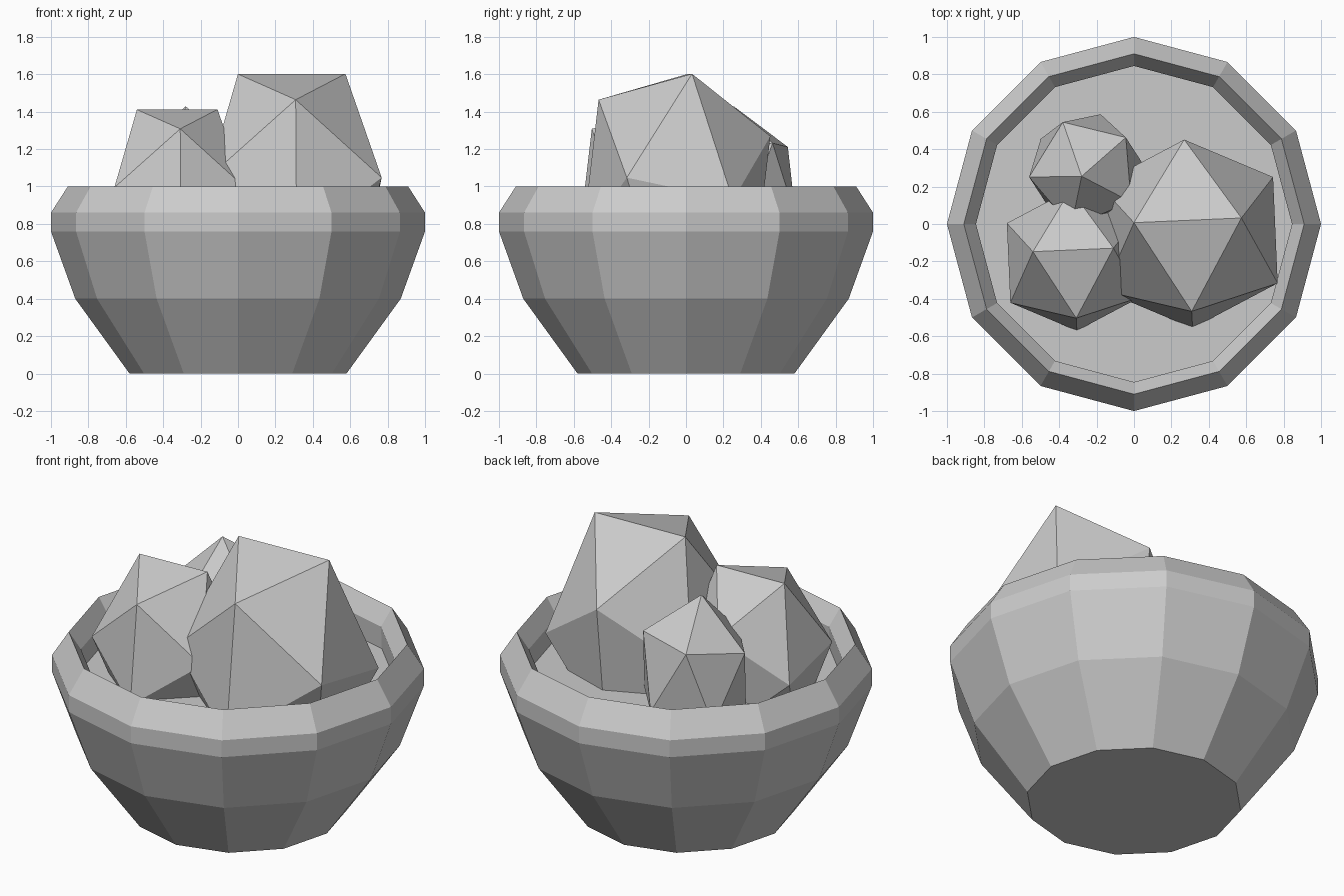
import bpy, bmesh, math
from mathutils import Vector, Matrix

if "Cube" in bpy.data.objects:
    bpy.data.objects.remove(bpy.data.objects["Cube"])


def make_object(name, bm):
    bmesh.ops.recalc_face_normals(bm, faces=bm.faces)
    mesh = bpy.data.meshes.new(name)
    bm.to_mesh(mesh)
    bm.free()
    obj = bpy.data.objects.new(name, mesh)
    bpy.context.collection.objects.link(obj)
    return obj


def lathe(name, profile, sides=12):
    bm = bmesh.new()
    rings = []
    for r, z in profile:
        rings.append([bm.verts.new((r * math.cos(math.tau * i / sides),
                                    r * math.sin(math.tau * i / sides), z))
                      for i in range(sides)])
    for low, high in zip(rings, rings[1:]):
        for i in range(sides):
            j = (i + 1) % sides
            bm.faces.new((low[i], low[j], high[j], high[i]))
    bm.faces.new(rings[0])
    bm.faces.new(rings[-1])
    return make_object(name, bm)


def frame(a, b):
    x = a.normalized()
    y = (b - x * b.dot(x)).normalized()
    return Matrix((x, y, x.cross(y))).transposed()


def fruit(name, centre, radius, corner, next_corner, stretch=1.34):
    """Tall icosahedron turned so one edge points along the given corners."""
    bm = bmesh.new()
    bmesh.ops.create_icosphere(bm, subdivisions=1, radius=1)
    bm.verts.ensure_lookup_table()
    v = bm.verts[0]
    n = v.link_edges[0].other_vert(v)
    turn = frame(Vector(corner), Vector(next_corner)) @ frame(v.co, n.co).transposed()
    for vert in bm.verts:
        p = turn @ vert.co * radius
        vert.co = Vector(centre) + Vector((p.x, p.y, p.z * stretch))
    return make_object(name, bm)


# Bowl: outer wall, bevelled rim, inner wall and flat filling
lathe("bowl", [(0.58, 0), (0.87, 0.40), (1.0, 0.76), (1.0, 0.86),
               (0.91, 1.0), (0.845, 0.90), (0.85, 0.77)])

# Two fruits sharing one orientation, and a small upright one behind
edge = ((-0.291, 0.06, 0.4585), (0.284, 0.085, 0.4585))
fruit("large_fruit", (0.291, -0.053, 0.986), 0.547, *edge)
fruit("medium_fruit", (-0.322, -0.193, 0.95), 0.41, *edge)
fruit("small_fruit", (-0.257, 0.287, 0.99), 0.33,
      (-0.023, -0.032, 0.329), (-0.123, 0.258, 0.159))
